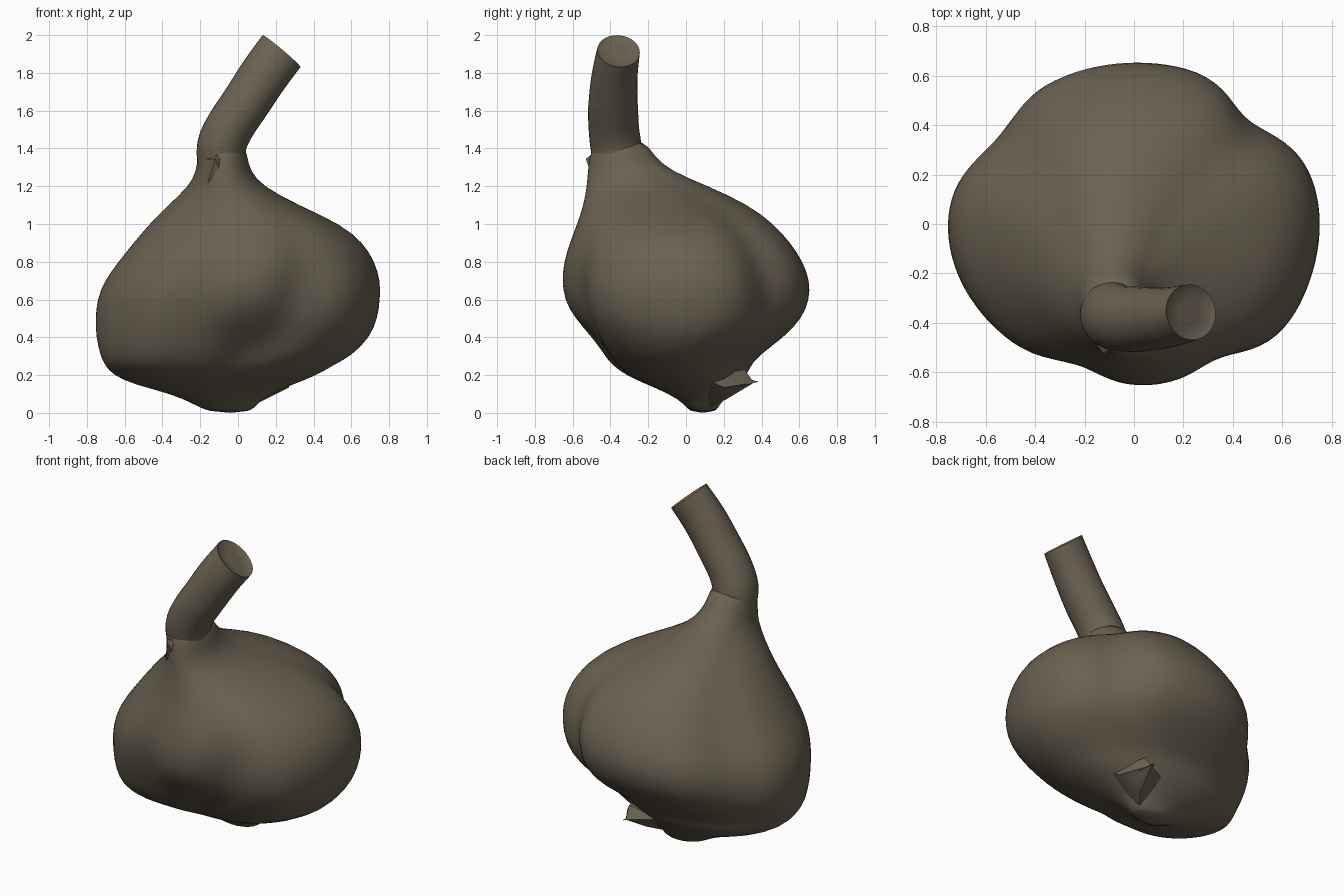
import bpy, bmesh, math
from mathutils import Vector

if "Cube" in bpy.data.objects:
    bpy.data.objects.remove(bpy.data.objects["Cube"])

skin = bpy.data.materials.new("dusky brown skin")
skin.diffuse_color = (0.145, 0.12, 0.083, 1)
skin.use_nodes = True
skin.node_tree.nodes["Principled BSDF"].inputs["Base Color"].default_value = skin.diffuse_color


def finish(name, bm, angle=40, subdiv=0):
    """Turn a bmesh into a named, smooth-shaded object."""
    bmesh.ops.recalc_face_normals(bm, faces=bm.faces)
    me = bpy.data.meshes.new(name)
    bm.to_mesh(me)
    bm.free()
    ob = bpy.data.objects.new(name, me)
    bpy.context.collection.objects.link(ob)
    me.materials.append(skin)
    bpy.ops.object.select_all(action='DESELECT')
    ob.select_set(True)
    bpy.context.view_layer.objects.active = ob
    bpy.ops.object.shade_smooth_by_angle(angle=math.radians(angle))
    if subdiv:
        mod = ob.modifiers.new("smooth", 'SUBSURF')
        mod.levels = mod.render_levels = subdiv
    return ob


def loft(rings):
    """Skin a list of closed rings and cap both ends."""
    bm = bmesh.new()
    vs = [[bm.verts.new(p) for p in r] for r in rings]
    n = len(vs[0])
    for a, b in zip(vs, vs[1:]):
        for i in range(n):
            j = (i + 1) % n
            bm.faces.new((a[i], a[j], b[j], b[i]))
    bm.faces.new(vs[0][::-1])
    bm.faces.new(vs[-1])
    return bm


# Bulb: height, then left, right, front and back extents
LEVELS = [
    (0.00, -0.15, 0.07, 0.02, 0.16),
    (0.05, -0.24, 0.10, -0.01, 0.18),
    (0.10, -0.35, 0.17, -0.09, 0.23),
    (0.15, -0.55, 0.29, -0.21, 0.28),
    (0.20, -0.66, 0.42, -0.33, 0.32),
    (0.25, -0.70, 0.50, -0.40, 0.345),
    (0.30, -0.725, 0.60, -0.45, 0.38),
    (0.40, -0.75, 0.70, -0.53, 0.52),
    (0.50, -0.757, 0.74, -0.605, 0.615),
    (0.60, -0.748, 0.753, -0.648, 0.655),
    (0.70, -0.71, 0.755, -0.66, 0.657),
    (0.80, -0.635, 0.725, -0.648, 0.62),
    (0.90, -0.555, 0.665, -0.617, 0.555),
    (1.00, -0.47, 0.545, -0.577, 0.465),
    (1.10, -0.37, 0.32, -0.543, 0.335),
    (1.20, -0.26, 0.13, -0.525, 0.12),
    (1.28, -0.22, 0.065, -0.52, -0.08),
    (1.36, -0.215, 0.048, -0.51, -0.17),
    (1.45, -0.18, 0.03, -0.48, -0.22),
]
# Creases between cloves (negative depth = bulge):
# angle, angular width, depth, middle height, reach
CREASES = [
    (43, 0.25, 0.13, 0.75, 0.42),
    (148, 0.27, 0.10, 0.70, 0.40),
    (-61, 0.20, 0.09, 0.60, 0.30),
    (-113, 0.20, 0.09, 0.55, 0.30),
    (-80, 0.32, 0.14, 0.32, 0.14),
    (-140, 0.42, -0.10, 0.28, 0.16),
    (-38, 0.30, -0.05, 0.50, 0.25),
]


def crease(t, z):
    k = 1.0
    for ang, w, depth, zc, zw in CREASES:
        d = (t - math.radians(ang) + math.pi) % (2 * math.pi) - math.pi
        k -= depth * math.exp(-(d / w) ** 2 - ((z - zc) / zw) ** 2)
    return k


SEG = 56
rings = []
for z, x0, x1, y0, y1 in LEVELS:
    cx, cy, rx, ry = (x0 + x1) / 2, (y0 + y1) / 2, (x1 - x0) / 2, (y1 - y0) / 2
    ring = []
    for i in range(SEG):
        a = 2 * math.pi * i / SEG
        c, s = math.cos(a), math.sin(a)
        k = crease(math.atan2(ry * s, rx * c), z)
        ring.append((cx + rx * c * k, cy + ry * s * k, z))
    rings.append(ring)
finish("garlic_bulb", loft(rings), 180, 1)

# Stem: bent tube, points as x, y, z, radius
PATH = [Vector(p) for p in [
    (-0.085, -0.345, 1.20, 0.125), (-0.088, -0.355, 1.32, 0.128),
    (-0.085, -0.372, 1.42, 0.130), (-0.040, -0.383, 1.52, 0.128),
    (0.040, -0.386, 1.64, 0.128), (0.135, -0.378, 1.785, 0.130),
    (0.23, -0.357, 1.915, 0.131)]]


def spline(pts, steps):
    """Catmull-Rom curve through the points."""
    ext = [2 * pts[0] - pts[1]] + pts + [2 * pts[-1] - pts[-2]]
    out = []
    for a, b, c, d in zip(ext, ext[1:], ext[2:], ext[3:]):
        for i in range(steps):
            t = i / steps
            out.append(0.5 * (2 * b + (c - a) * t + (2 * a - 5 * b + 4 * c - d) * t * t
                              + (3 * b - a - 3 * c + d) * t ** 3))
    return out + [pts[-1]]


curve = spline(PATH, 4)
rings = []
for i, p in enumerate(curve):
    t = (curve[min(i + 1, len(curve) - 1)] - curve[max(i - 1, 0)]).to_3d().normalized()
    if i == len(curve) - 1:
        t = Vector((0.64, 0.08, 0.76)).normalized()
    u = Vector((0, 1, 0))
    u = (u - t * u.dot(t)).normalized()
    v = t.cross(u)
    flat = 1.04 - 0.18 * max(0, (p.z - 1.6) / 0.32)   # narrows front to back near the cut
    angs = [2 * math.pi * k / 28 for k in range(28)]
    rings.append([p.to_3d() + (u * math.cos(a) * flat + v * math.sin(a)) * p.w for a in angs])
# shallow hollow in the cut end
end = curve[-1].to_3d()
rim = rings[-1]
for f in (0.85, 0.4):
    rings.append([end + (q - end) * f - t * 0.012 for q in rim])
finish("cut_stem", loft(rings), 40)


# Torn skin scraps: small faceted wedges
def scrap(name, pts):
    bm = bmesh.new()
    for p in pts:
        bm.verts.new(p)
    bmesh.ops.convex_hull(bm, input=bm.verts)
    finish(name, bm, 30)


scrap("torn_root_skin", [(0.06, 0.12, 0.03), (0.0, 0.26, 0.17), (0.17, 0.36, 0.16),
                         (0.13, 0.21, 0.07), (0.20, 0.25, 0.115), (0.27, 0.20, 0.135),
                         (0.28, 0.08, 0.19), (0.18, 0.31, 0.23), (0.05, 0.1, 0.2)])
scrap("root_skin_tip", [(0.17, 0.385, 0.165), (0.12, 0.29, 0.15), (0.21, 0.29, 0.14),
                        (0.16, 0.29, 0.19)])
scrap("neck_peel", [(-0.12, -0.53, 1.345), (-0.19, -0.44, 1.34), (-0.03, -0.45, 1.34),
                    (-0.16, -0.49, 1.22), (-0.07, -0.49, 1.22), (-0.10, -0.46, 1.40)])
